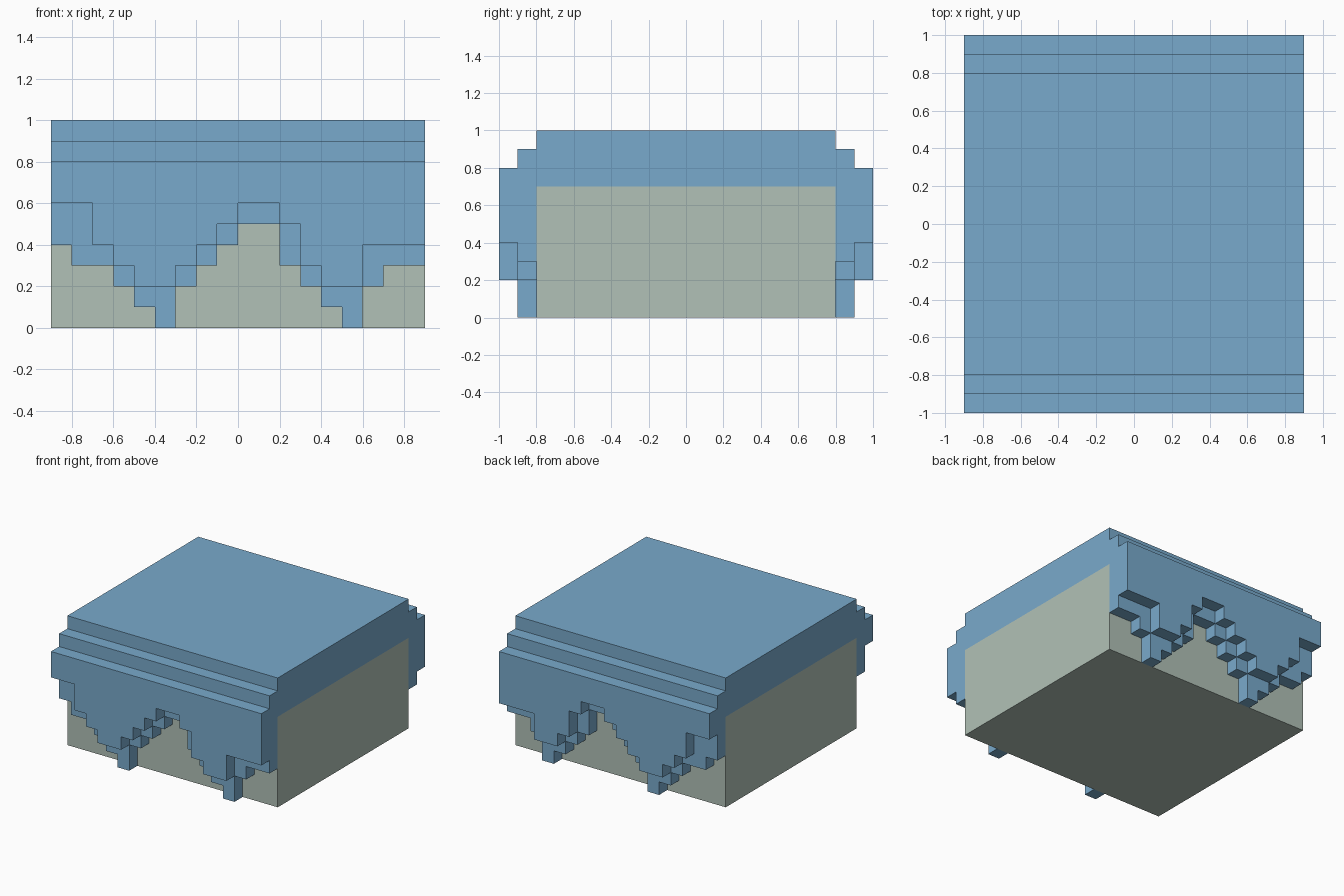
import bpy, bmesh

if "Cube" in bpy.data.objects:
    bpy.data.objects.remove(bpy.data.objects["Cube"])


def material(name, rgb):
    def lin(c):
        c /= 255
        return c / 12.92 if c <= 0.04045 else ((c + 0.055) / 1.055) ** 2.4
    m = bpy.data.materials.new(name)
    m.diffuse_color = (*[lin(c) for c in rgb], 1)
    m.use_nodes = True
    m.node_tree.nodes["Principled BSDF"].inputs["Base Color"].default_value = m.diffuse_color
    return m


BLUE = material("pale blue", (121, 170, 204))
STONE = material("grey green", (177, 193, 183))
HALF = 0.9  # half width along x


def extrude_profile(name, points, y0, y1, mat, mirror=False):
    """Extrude an x-z outline from y0 to y1, optionally mirrored to the back."""
    bm = bmesh.new()
    face = bm.faces.new([bm.verts.new((x, y0, z)) for x, z in points])
    new = bmesh.ops.extrude_face_region(bm, geom=[face])["geom"]
    bmesh.ops.translate(bm, vec=(0, y1 - y0, 0),
                        verts=[v for v in new if isinstance(v, bmesh.types.BMVert)])
    bmesh.ops.recalc_face_normals(bm, faces=bm.faces)
    mesh = bpy.data.meshes.new(name)
    bm.to_mesh(mesh)
    bm.free()
    mesh.materials.append(mat)
    ob = bpy.data.objects.new(name, mesh)
    bpy.context.collection.objects.link(ob)
    if mirror:
        mod = ob.modifiers.new("front and back", 'MIRROR')
        mod.use_axis = (False, True, False)
        mod.use_mirror_merge = False
    return ob


def slab(z0, z1):
    return [(-HALF, z0), (HALF, z0), (HALF, z1), (-HALF, z1)]


def drip_outline(heights, top):
    """Stepped lower edge: one height in tenths per 0.1-wide column."""
    pts = []
    for i, h in enumerate(heights):
        if i == 0 or h != heights[i - 1]:
            x = -HALF + i * 0.1
            if i:
                pts.append((x, heights[i - 1] / 10))
            pts.append((x, h / 10))
    return pts + [(HALF, heights[-1] / 10), (HALF, top), (-HALF, top)]


# Body block and its top cover
extrude_profile("body", slab(0, 0.7), -0.8, 0.8, STONE)
extrude_profile("top_cover", slab(0.7, 1.0), -0.8, 0.8, BLUE)

# Two stepped layers of dripping cover, on front and back
inner = [4, 3, 3, 2, 1, 0, 2, 3, 4, 5, 5, 3, 2, 1, 0, 2, 3, 3]
outer = [6, 6, 4, 3, 2, 2, 3, 4, 5, 6, 6, 5, 3, 2, 2, 4, 4, 4]
extrude_profile("inner_drips", drip_outline(inner, 0.9), -0.9, -0.8, BLUE, True)
extrude_profile("outer_drips", drip_outline(outer, 0.8), -1.0, -0.9, BLUE, True)
